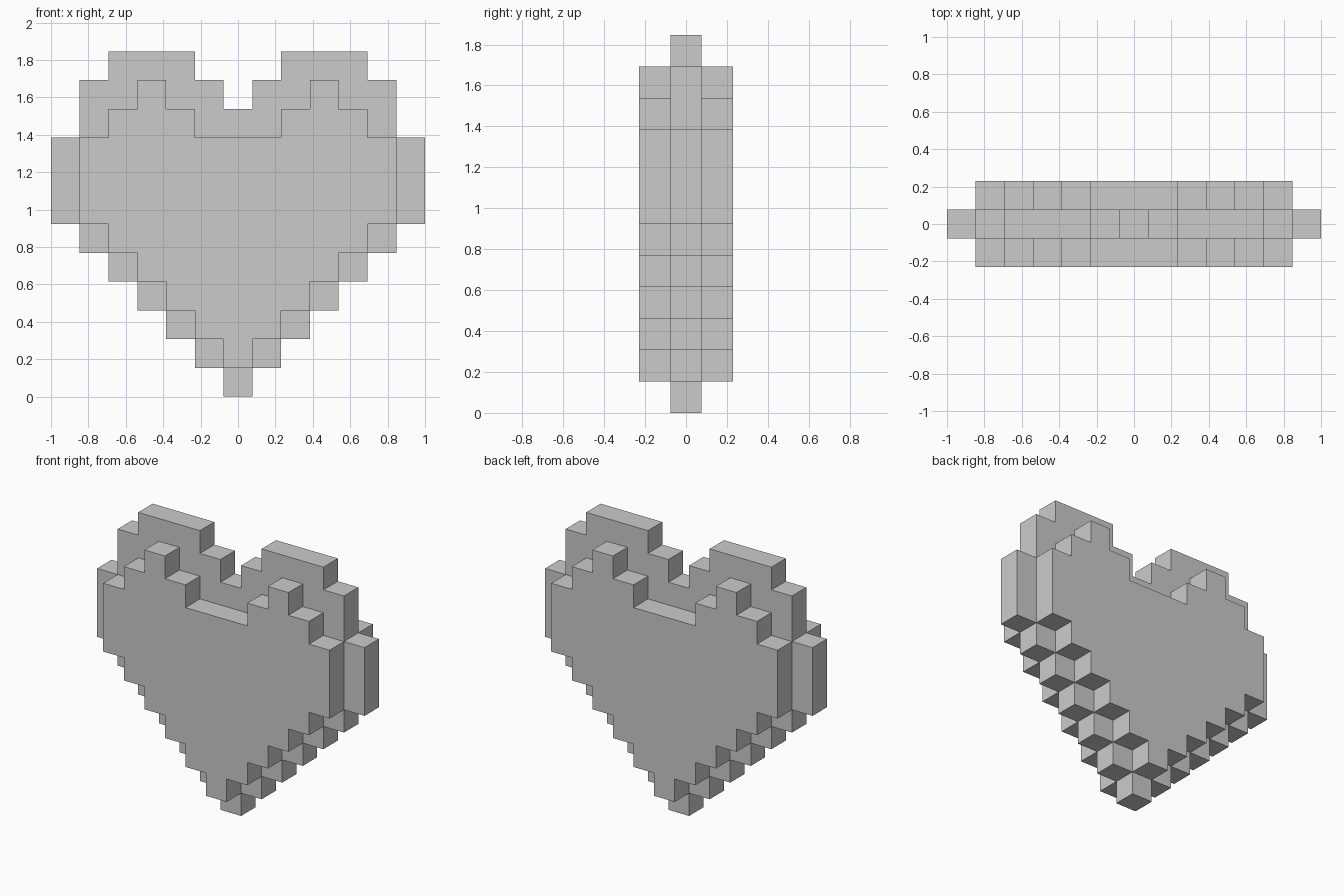
import bpy, bmesh
from mathutils import Vector

if "Cube" in bpy.data.objects:
    bpy.data.objects.remove(bpy.data.objects["Cube"])

U = 2 / 13  # block size

# Half-width spans per row, in whole blocks from the centre column (inclusive)
core = [(0, 0), (0, 1), (0, 2), (0, 3), (0, 4), (0, 5),
        (0, 6), (0, 6), (0, 6), (0, 5), (1, 5), (2, 4)]
cheek = [None, (0, 0), (0, 1), (0, 2), (0, 3), (0, 4),
         (0, 5), (0, 5), (0, 5), (2, 4), (3, 3), None]

# Filled blocks: thick middle slab, with a smaller slab in front and behind
cells = set()
for y, rows in ((-1, cheek), (0, core), (1, cheek)):
    for z, span in enumerate(rows):
        if span:
            for x in range(span[0], span[1] + 1):
                cells |= {(x, y, z), (-x, y, z)}

# Outer skin: one quad wherever a block has no neighbour
bm = bmesh.new()
for c in cells:
    for axis in range(3):
        for s in (-1, 1):
            n = list(c)
            n[axis] += s
            if tuple(n) in cells:
                continue
            corners = []
            for a, b in ((-1, -1), (1, -1), (1, 1), (-1, 1)):
                p = Vector(c)
                p[axis] += s / 2
                p[(axis + 1) % 3] += a / 2
                p[(axis + 2) % 3] += b / 2
                corners.append(bm.verts.new((p + Vector((0, 0, 0.5))) * U))
            bm.faces.new(corners if s > 0 else corners[::-1])

# Weld and merge flat areas into clean faces
bmesh.ops.remove_doubles(bm, verts=bm.verts[:], dist=0.001)
bmesh.ops.dissolve_limit(bm, angle_limit=0.01, verts=bm.verts[:], edges=bm.edges[:])

mesh = bpy.data.meshes.new("block_heart")
bm.to_mesh(mesh)
bm.free()
bpy.context.collection.objects.link(bpy.data.objects.new("block_heart", mesh))
